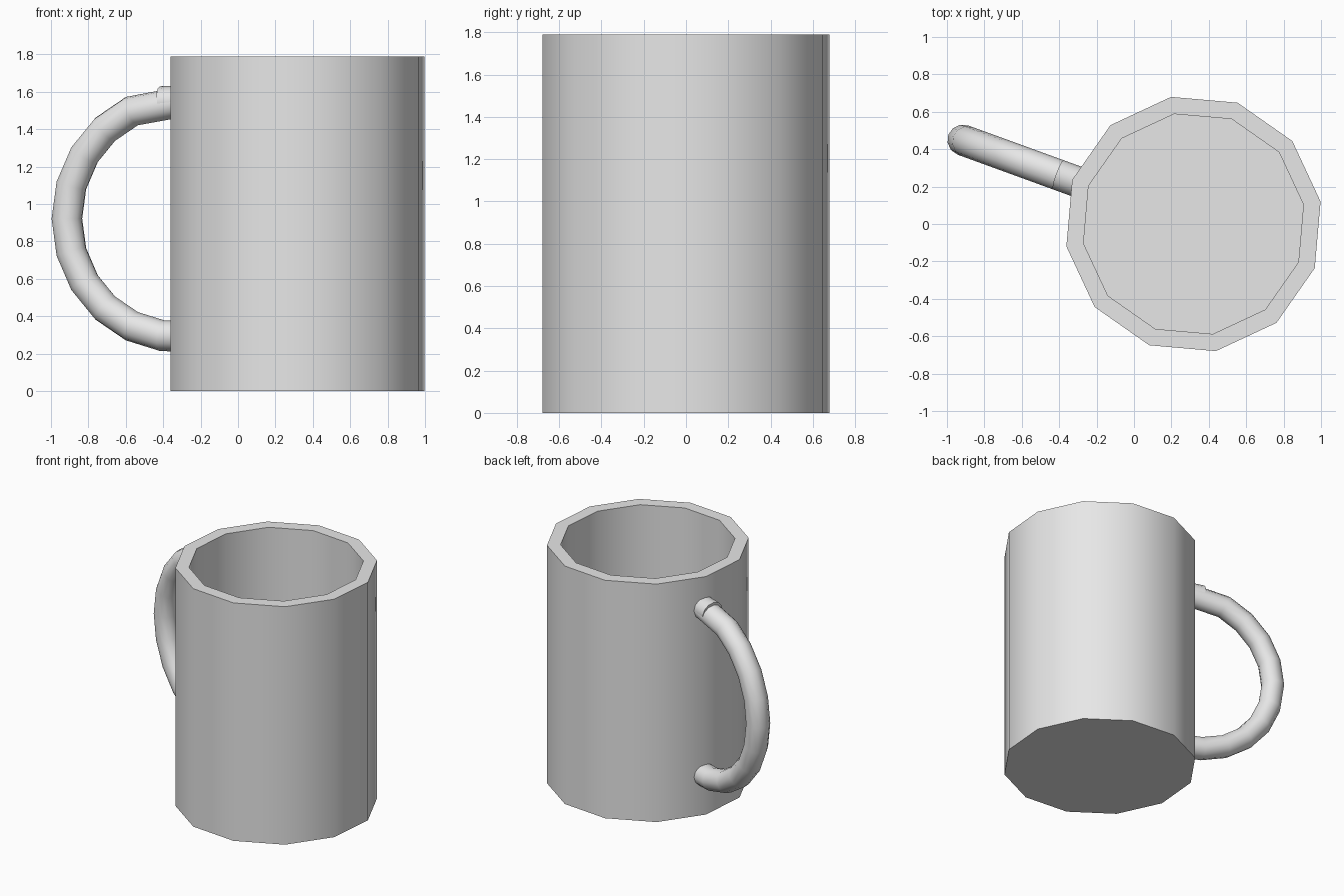
import bpy, bmesh, math
from mathutils import Vector

if "Cube" in bpy.data.objects:
    bpy.data.objects.remove(bpy.data.objects["Cube"])

CX, TURN, SIDES, H = 0.318, math.radians(10), 12, 1.79

grey = bpy.data.materials.new("plain grey")
grey.diffuse_color = (0.8, 0.8, 0.8, 1)
grey.use_nodes = True
grey.node_tree.nodes["Principled BSDF"].inputs["Base Color"].default_value = grey.diffuse_color


def finish(name, bm, angle):
    bmesh.ops.recalc_face_normals(bm, faces=bm.faces)
    me = bpy.data.meshes.new(name)
    bm.to_mesh(me)
    bm.free()
    me.materials.append(grey)
    ob = bpy.data.objects.new(name, me)
    bpy.context.collection.objects.link(ob)
    bpy.ops.object.select_all(action='DESELECT')
    ob.select_set(True)
    bpy.context.view_layer.objects.active = ob
    bpy.ops.object.shade_smooth_by_angle(angle=math.radians(angle))


def loft(bm, rings):
    """Skin a list of vertex rings and cap both ends."""
    for a, b in zip(rings, rings[1:]):
        n = len(a)
        for i in range(n):
            j = (i + 1) % n
            bm.faces.new((a[i], a[j], b[j], b[i]))
    bm.faces.new(rings[0])
    bm.faces.new(rings[-1])


# Cup: outer wall, rim, inner wall and inside floor as one lofted profile
bm = bmesh.new()
rings = []
for r, z in [(0.69, 0), (0.69, H), (0.597, H), (0.597, 0.09)]:
    rings.append([bm.verts.new((CX + r * math.cos(TURN + math.tau * i / SIDES),
                                r * math.sin(TURN + math.tau * i / SIDES), z))
                  for i in range(SIDES)])
loft(bm, rings)
finish("mug_body", bm, 40)

# Handle: round tube along a half circle in the vertical plane through a cup corner
bm = bmesh.new()
out = Vector((math.cos(math.radians(160)), math.sin(math.radians(160)), 0))
up = Vector((0, 0, 1))
side = out.cross(up)
R, r, start = 0.632, 0.083, 0.68
centre = Vector((CX, 0, 0.922)) + out * start
path = []
for k in range(-5, 6):
    a = math.tau * k / 22
    d = out * math.cos(a) + up * math.sin(a)
    path.append((centre + d * R, d))
# ends buried in the cup wall
for index, s in ((0, -1), (len(path), 1)):
    path.insert(index, (centre + up * s * (R - 0.003) - out * 0.045, up * s))
rings = [[bm.verts.new(p + d * (r * math.cos(math.tau * i / 12))
                       + side * (r * math.sin(math.tau * i / 12)))
          for i in range(12)] for p, d in path]
loft(bm, rings)
finish("handle", bm, 40)
